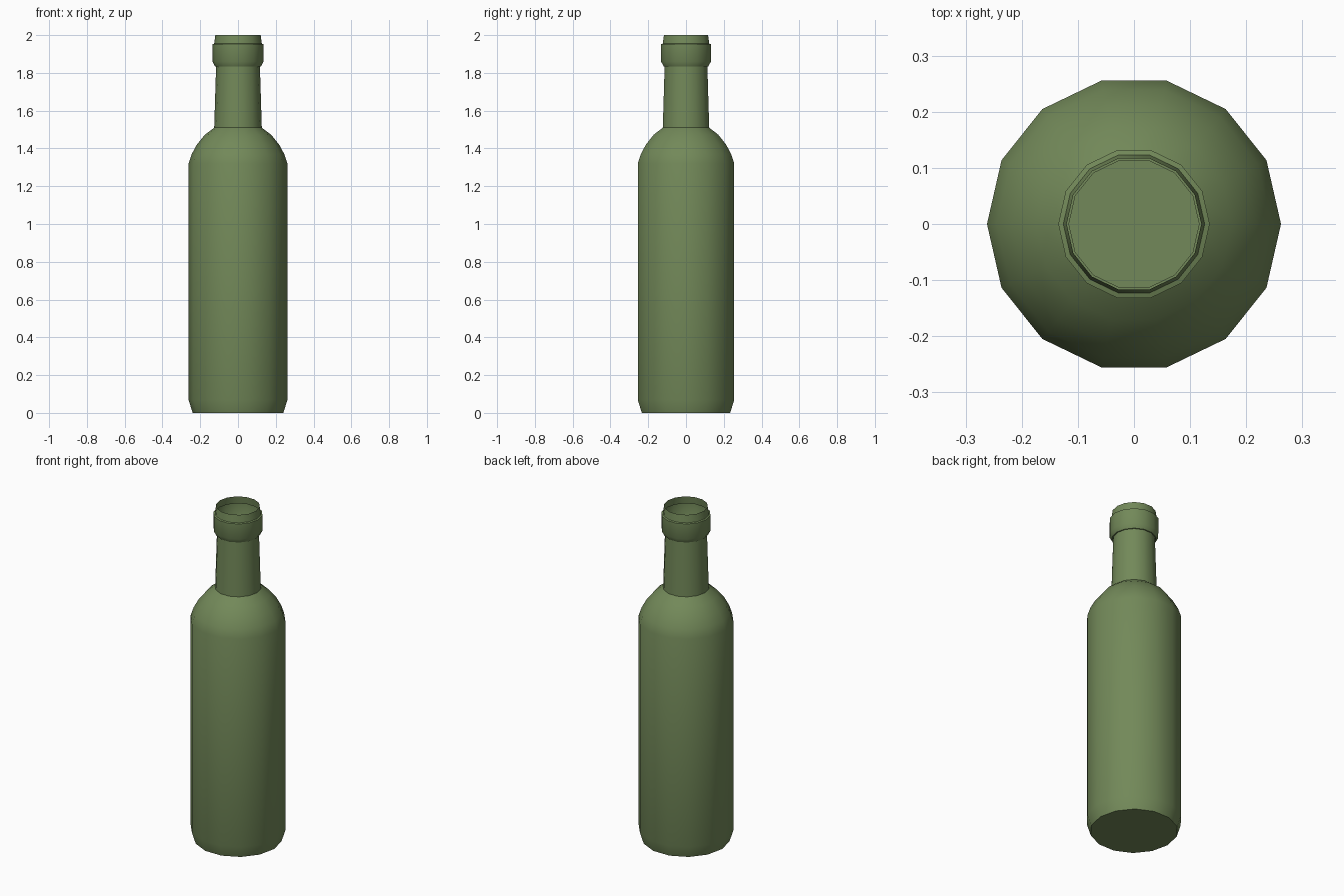
import bpy, bmesh, math

if "Cube" in bpy.data.objects:
    bpy.data.objects.remove(bpy.data.objects["Cube"])

SIDES = 14

# Half profile (radius, height) from base to open mouth
PROFILE = [
    (0.24, 0.0), (0.262, 0.07),                                  # foot
    (0.262, 1.32), (0.245, 1.37), (0.218, 1.42), (0.175, 1.473), (0.126, 1.51),  # body, shoulder
    (0.116, 1.835),                                              # neck
    (0.122, 1.835), (0.135, 1.86), (0.135, 1.952),               # collar
    (0.126, 1.955), (0.12, 2.0),                                 # lip
]

# Lathe the bottle shell
bm = bmesh.new()
rings = []
for r, z in PROFILE:
    rings.append([bm.verts.new((r * math.cos(2 * math.pi * i / SIDES),
                                r * math.sin(2 * math.pi * i / SIDES), z))
                  for i in range(SIDES)])
for low, high in zip(rings, rings[1:]):
    for i in range(SIDES):
        j = (i + 1) % SIDES
        bm.faces.new((low[i], low[j], high[j], high[i]))
# Flat closed base
bm.faces.new(list(reversed(rings[0])))

mesh = bpy.data.meshes.new("bottle")
bm.to_mesh(mesh)
bm.free()
bottle = bpy.data.objects.new("bottle", mesh)
bpy.context.collection.objects.link(bottle)

# Green glass
glass = bpy.data.materials.new("green_glass")
glass.diffuse_color = (0.17, 0.25, 0.1, 1)
glass.use_nodes = True
glass.node_tree.nodes["Principled BSDF"].inputs["Base Color"].default_value = glass.diffuse_color
mesh.materials.append(glass)

# Smooth sides, sharp neck and foot edges
bpy.context.view_layer.objects.active = bottle
bottle.select_set(True)
bpy.ops.object.shade_smooth_by_angle(angle=math.radians(32))
